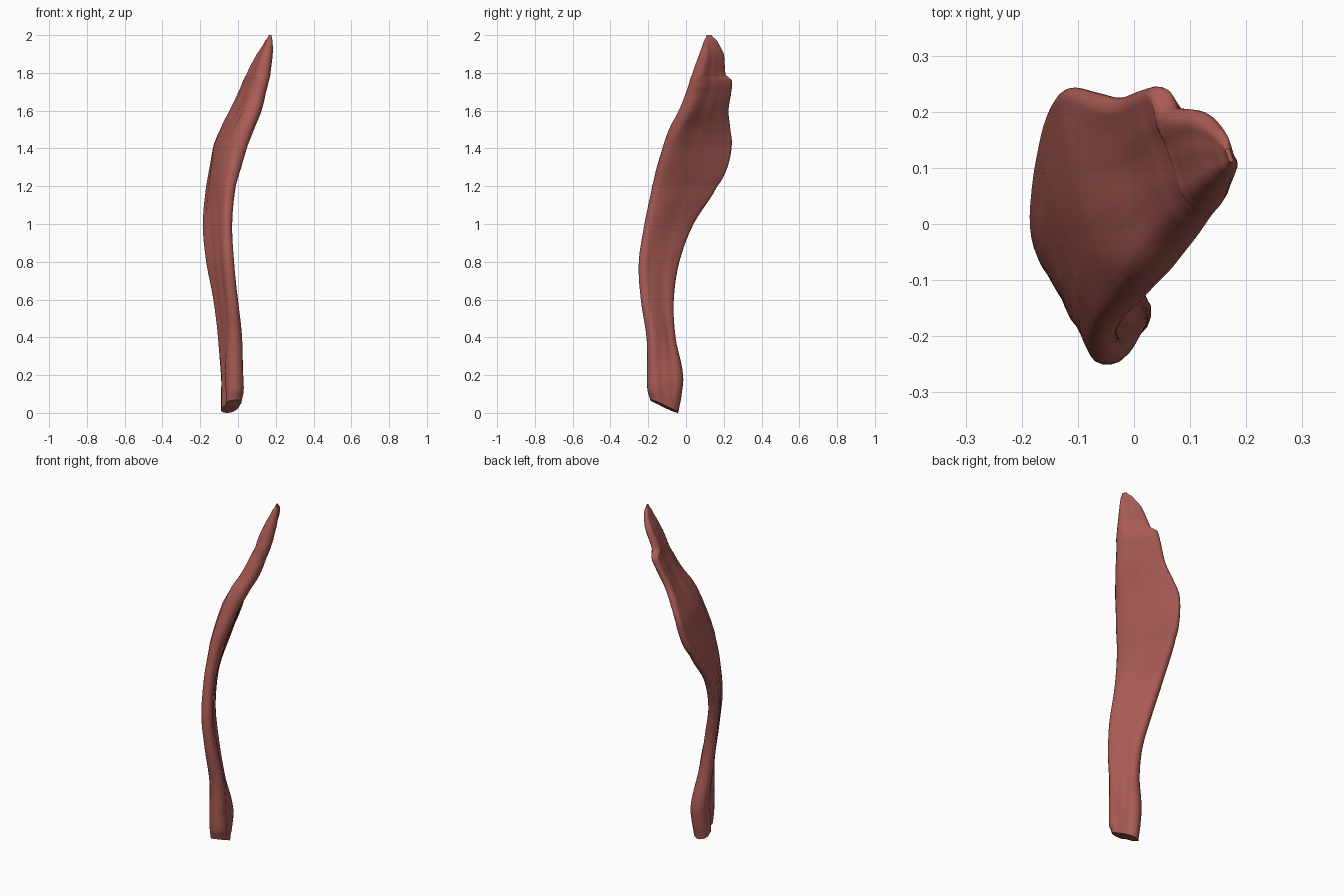
import bpy
import bmesh
import math
from mathutils import Vector, noise

CAP = 8      # steps around each rounded edge
SPAN = 10    # steps along each broad side
STEPS = 5    # rings between two profile rows

# Profile rows: height, left and right limit, front and back limit,
# half thickness of the front and back edge, curl of the back edge
PROFILE = [
    (0.00, -.088, .02, -.19, -.04, .043, .043, 0),
    (0.08, -.09, .03, -.205, -.025, .046, .046, 0),
    (0.20, -.09, .027, -.207, -.015, .045, .045, 0),
    (0.40, -.105, .02, -.21, -.055, .038, .036, 0),
    (0.60, -.13, .0, -.24, -.065, .031, .031, 0),
    (0.80, -.167, -.02, -.25, -.035, .029, .028, 0),
    (1.00, -.187, -.03, -.22, .04, .029, .027, 0),
    (1.20, -.18, -.01, -.18, .165, .038, .022, .012),
    (1.30, -.17, .02, -.155, .22, .046, .02, .02),
    (1.42, -.147, .055, -.12, .243, .05, .02, .018),
    (1.50, -.105, .085, -.09, .235, .05, .02, .01),
    (1.60, -.045, .125, -.04, .225, .05, .022, .0),
    (1.70, .0, .15, .0, .24, .046, .022, 0),
    (1.76, .025, .165, .02, .243, .043, .022, 0),
    (1.79, .045, .17, .032, .21, .041, .022, 0),
    (1.90, .10, .182, .07, .20, .03, .02, 0),
    (1.97, .143, .182, .095, .165, .014, .012, 0),
    (2.00, .163, .177, .11, .135, .004, .004, 0),
]


def slab_outline():
    """Long slab with two rounded edges: position along, then offset direction."""
    half = []
    for k in range(CAP + 1):
        a = math.pi * (k / CAP - 0.5)
        half.append((1, math.cos(a), math.sin(a)))
    half += [(1 - 2 * k / SPAN, 0, 1) for k in range(1, SPAN)]
    return half + [(-s, -dx, -dy) for s, dx, dy in half]


OUTLINE = slab_outline()


def smooth_rows(rows):
    """Interpolate the rows with a spline that passes through each of them."""
    last = len(rows) - 1
    out = []
    for i in range(last):
        quad = [rows[max(0, min(last, i + k))] for k in (-1, 0, 1, 2)]
        for step in range(STEPS):
            t = step / STEPS
            row = []
            for a, b, c, d in zip(*quad):
                row.append(b + t / 2 * (c - a + t * (2*a - 5*b + 4*c - d
                                                     + t * (3*b - 3*c + d - a))))
            row[0] = quad[1][0] + t * (quad[2][0] - quad[1][0])
            out.append(row)
    out.append(rows[last])
    return out


def section(row):
    """One wedge section, from the thick front edge to the thin back edge."""
    z, left, right, front, back, thick_front, thick_back, curl = row
    front_end = Vector((right - thick_front, front + thick_front, 0))
    back_end = Vector((left + thick_back + curl, back - thick_back, 0))
    middle = (front_end + back_end) / 2
    reach = (front_end - back_end) / 2
    along = reach.normalized()
    across = Vector((-along.y, along.x, 0))
    points = []
    for s, dx, dy in OUTLINE:
        half = thick_back + (thick_front - thick_back) * (s + 1) / 2
        # Long wood grain: fine across the slab, stretched along its length
        grain = noise.noise(Vector((s * reach.length * 28, dy * 2, z * 2.2)))
        thick = half * dy * (1 + 0.2 * grain)
        # Only the outer face bulges
        bow = -curl * (1 - s * s) * (1 - dy) / 2
        point = middle + reach * s + along * (half * dx) + across * (thick + bow)
        # The lower end is broken off at a slant
        place = (s * reach.length + half * dx) / (reach.length + half)
        point.z = z + 0.07 * (place + 1) / 2 * max(0, 1 - z / 0.2)
        points.append(point)
    return points


def build_slab(name, material):
    bm = bmesh.new()
    rings = [[bm.verts.new(p) for p in section(row)] for row in smooth_rows(PROFILE)]
    for low, high in zip(rings, rings[1:]):
        for i in range(len(low)):
            j = (i + 1) % len(low)
            bm.faces.new((low[i], low[j], high[j], high[i]))
    bm.faces.new(rings[0][::-1])
    bm.faces.new(rings[-1])
    bmesh.ops.recalc_face_normals(bm, faces=bm.faces)
    mesh = bpy.data.meshes.new(name)
    bm.to_mesh(mesh)
    bm.free()
    mesh.materials.append(material)
    obj = bpy.data.objects.new(name, mesh)
    bpy.context.collection.objects.link(obj)
    return obj


def flat_material(name, color):
    mat = bpy.data.materials.new(name)
    mat.use_nodes = True
    mat.diffuse_color = color
    mat.node_tree.nodes["Principled BSDF"].inputs["Base Color"].default_value = color
    return mat


cube = bpy.data.objects.get("Cube")
if cube:
    bpy.data.objects.remove(cube)

# Curved, splintered slab of bark
bark = build_slab("bark_slab", flat_material("reddish_brown", (0.40, 0.105, 0.088, 1)))
bpy.ops.object.select_all(action='DESELECT')
bark.select_set(True)
bpy.context.view_layer.objects.active = bark
bpy.ops.object.shade_smooth_by_angle(angle=math.radians(40))
